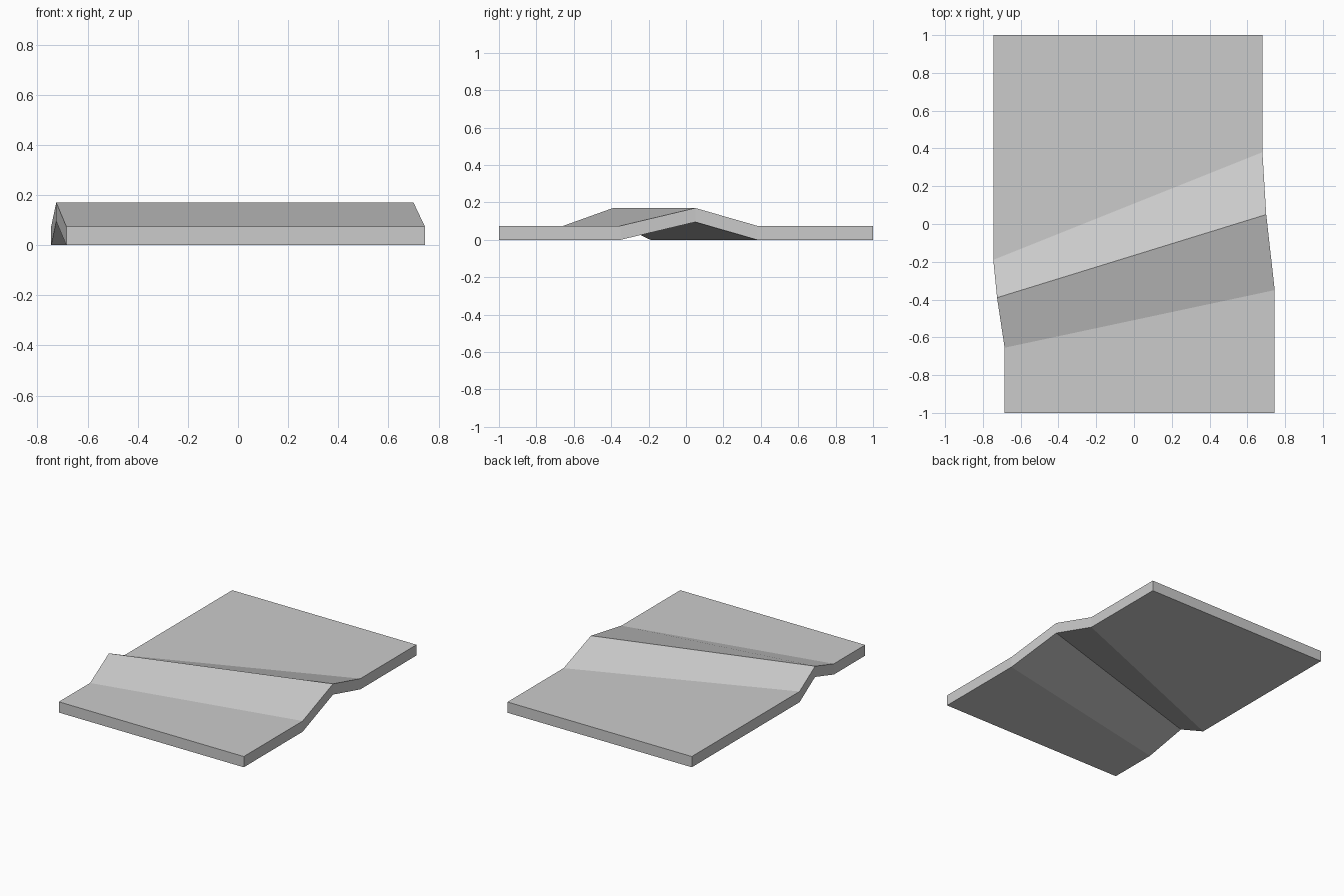
import bpy
import bmesh

cube = bpy.data.objects.get("Cube")
if cube:
    bpy.data.objects.remove(cube, do_unlink=True)

# Plain grey material
grey = bpy.data.materials.new("light_grey")
grey.use_nodes = True
color = (0.6, 0.6, 0.6, 1)
grey.diffuse_color = color
grey.node_tree.nodes["Principled BSDF"].inputs["Base Color"].default_value = color

# Cross sections front to back: right point (x, y), left point (x, y), underside height
THICKNESS = 0.075
sections = [
    ((-0.685, -1.0), (0.745, -1.0), 0),
    ((-0.685, -0.655), (0.745, -0.35), 0),
    ((-0.725, -0.39), (0.70, 0.05), 0.095),
    ((-0.745, -0.19), (0.68, 0.38), 0),
    ((-0.745, 1.0), (0.68, 1.0), 0),
]

# Ridged slab: loft a rectangular ring through the sections
bm = bmesh.new()
rings = []
for right, left, z in sections:
    corners = [(*right, z), (*left, z), (*left, z + THICKNESS), (*right, z + THICKNESS)]
    rings.append([bm.verts.new(c) for c in corners])

for a, b in zip(rings, rings[1:]):
    for i in range(4):
        j = (i + 1) % 4
        bm.faces.new((a[i], a[j], b[j], b[i]))
bm.faces.new(rings[0])
bm.faces.new(rings[-1])
bmesh.ops.recalc_face_normals(bm, faces=bm.faces)

mesh = bpy.data.meshes.new("ridged_slab")
bm.to_mesh(mesh)
bm.free()
mesh.materials.append(grey)
slab = bpy.data.objects.new("ridged_slab", mesh)
bpy.context.collection.objects.link(slab)
